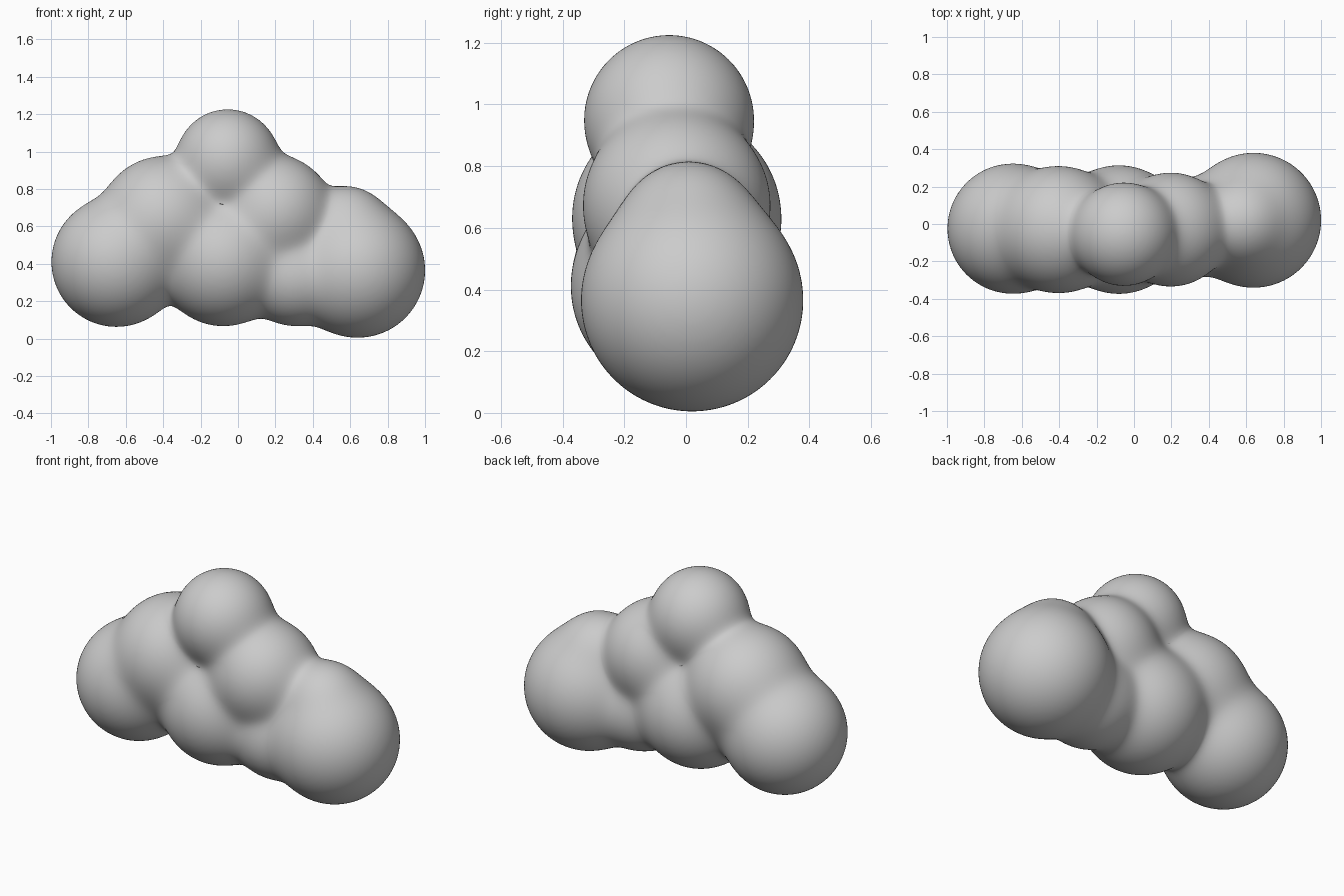
import bpy, bmesh, math
from mathutils import Vector, Matrix

if "Cube" in bpy.data.objects:
    bpy.data.objects.remove(bpy.data.objects["Cube"])

# puffs of the cloud: centre and radius
PUFFS = [
    ((-0.65, -0.025, 0.41), 0.347),   # left end
    ((0.64, 0.02, 0.365), 0.36),      # right end
    ((-0.055, -0.055, 0.95), 0.275),  # crown
    ((-0.40, -0.03, 0.635), 0.338),   # upper left
    ((-0.08, -0.03, 0.41), 0.343),    # lower middle
    ((0.20, -0.03, 0.675), 0.303),    # upper right
    ((0.58, 0.01, 0.595), 0.215),     # right shoulder
    ((0.30, -0.02, 0.33), 0.26),      # lower right filler
]
PUFFS = [(Vector(c), r) for c, r in PUFFS]
BLEND = 0.035


def field(p):
    """Smooth-union distance and its unit direction."""
    total, grad = 0.0, Vector()
    for c, r in PUFFS:
        d = p - c
        w = math.exp(-(d.length - r) / BLEND)
        total += w
        grad += d.normalized() * w
    return -BLEND * math.log(total), grad / total


# overlapping balls in one mesh
bm = bmesh.new()
for c, r in PUFFS:
    bmesh.ops.create_icosphere(bm, subdivisions=4, radius=r,
                               matrix=Matrix.Translation(c))
mesh = bpy.data.meshes.new("cloud")
bm.to_mesh(mesh)
bm.free()
cloud = bpy.data.objects.new("cloud", mesh)
bpy.context.collection.objects.link(cloud)
bpy.context.view_layer.objects.active = cloud
cloud.select_set(True)

# fuse into a single skin, relax the seams
remesh = cloud.modifiers.new("fuse", 'REMESH')
remesh.mode = 'VOXEL'
remesh.voxel_size = 0.018
bpy.ops.object.modifier_apply(modifier=remesh.name)
relax = cloud.modifiers.new("relax", 'SMOOTH')
relax.factor = 0.5
relax.iterations = 8
bpy.ops.object.modifier_apply(modifier=relax.name)

# pull the skin onto the soft blended surface
for v in cloud.data.vertices:
    p = v.co.copy()
    for _ in range(4):
        f, g = field(p)
        p -= g * (f / max(g.length_squared, 0.15))
    v.co = p

bpy.ops.object.shade_smooth()
